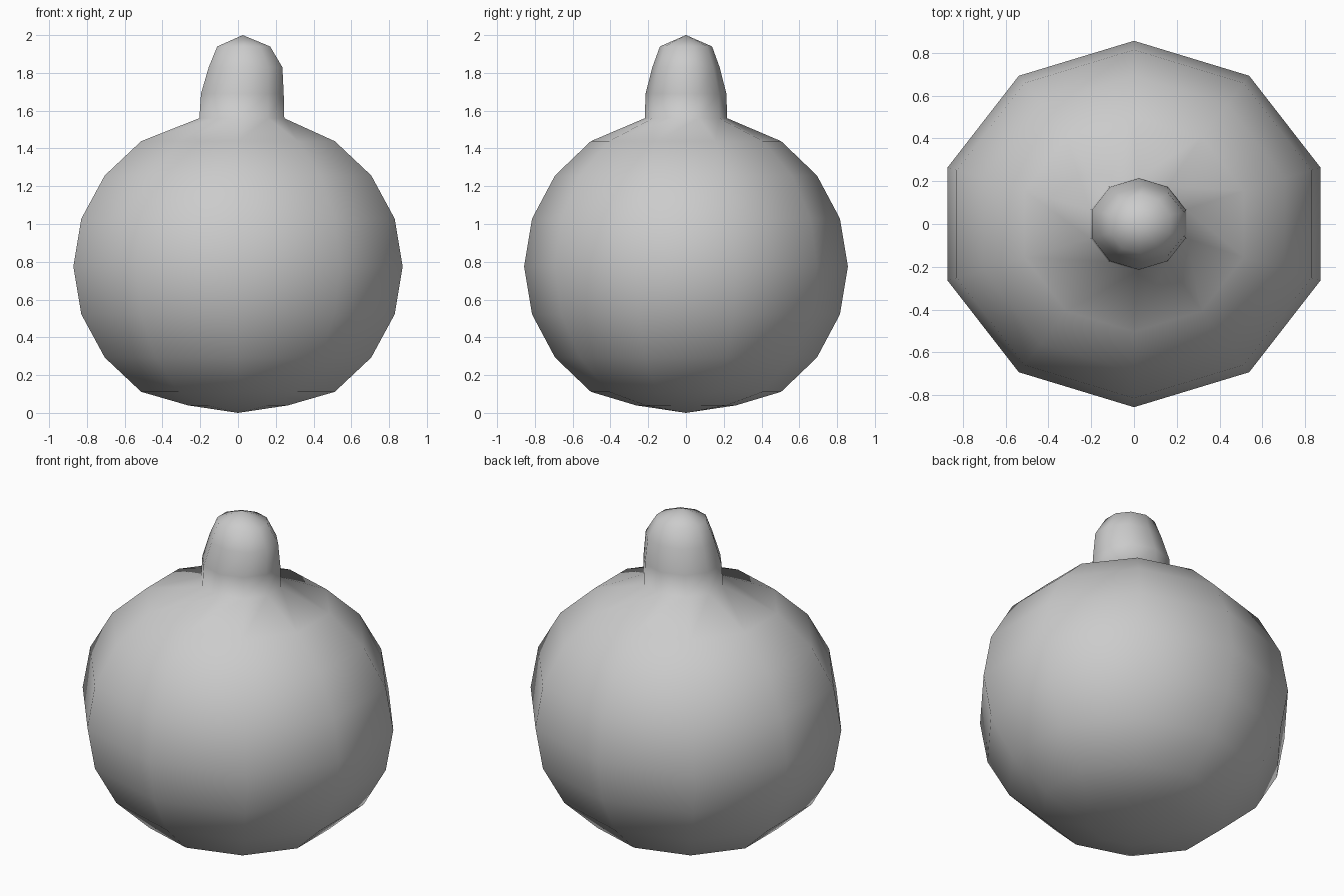
import bpy, bmesh, math

if "Cube" in bpy.data.objects:
    bpy.data.objects.remove(bpy.data.objects["Cube"])

SIDES = 10
bm = bmesh.new()

# Rings from bottom to top: (z, x half-width, y half-width, x centre)
rings = [(0.04, 0.265, 0.265, 0)]
# Round body: latitudes every 18 degrees
for lat in range(-54, 55, 18):
    a = math.radians(lat)
    rings.append((0.775 + 0.82 * math.sin(a), 0.872 * math.cos(a), 0.857 * math.cos(a), 0))
# Slightly leaning stem
rings += [(1.56, 0.225, 0.218, 0.02),
          (1.69, 0.219, 0.214, 0.023),
          (1.83, 0.195, 0.178, 0.04),
          (1.94, 0.14, 0.138, 0.03)]


def add_ring(z, hx, hy, cx):
    # Flat sides face +-x, corners point +-y
    rx = hx / math.cos(math.pi / SIDES)
    angles = [math.pi / 2 + math.tau * i / SIDES for i in range(SIDES)]
    return [bm.verts.new((cx + rx * math.cos(a), hy * math.sin(a), z)) for a in angles]


loops = [add_ring(*r) for r in rings]
bottom = bm.verts.new((0, 0, 0))
top = bm.verts.new((0.025, 0, 2.0))
for i in range(SIDES):
    j = (i + 1) % SIDES
    bm.faces.new((bottom, loops[0][j], loops[0][i]))
    bm.faces.new((top, loops[-1][i], loops[-1][j]))
    for lo, hi in zip(loops, loops[1:]):
        bm.faces.new((lo[i], lo[j], hi[j], hi[i]))

for f in bm.faces:
    f.smooth = True
bmesh.ops.recalc_face_normals(bm, faces=bm.faces)

mesh = bpy.data.meshes.new("round_body_with_stem")
bm.to_mesh(mesh)
bm.free()
obj = bpy.data.objects.new("round_body_with_stem", mesh)
bpy.context.collection.objects.link(obj)
